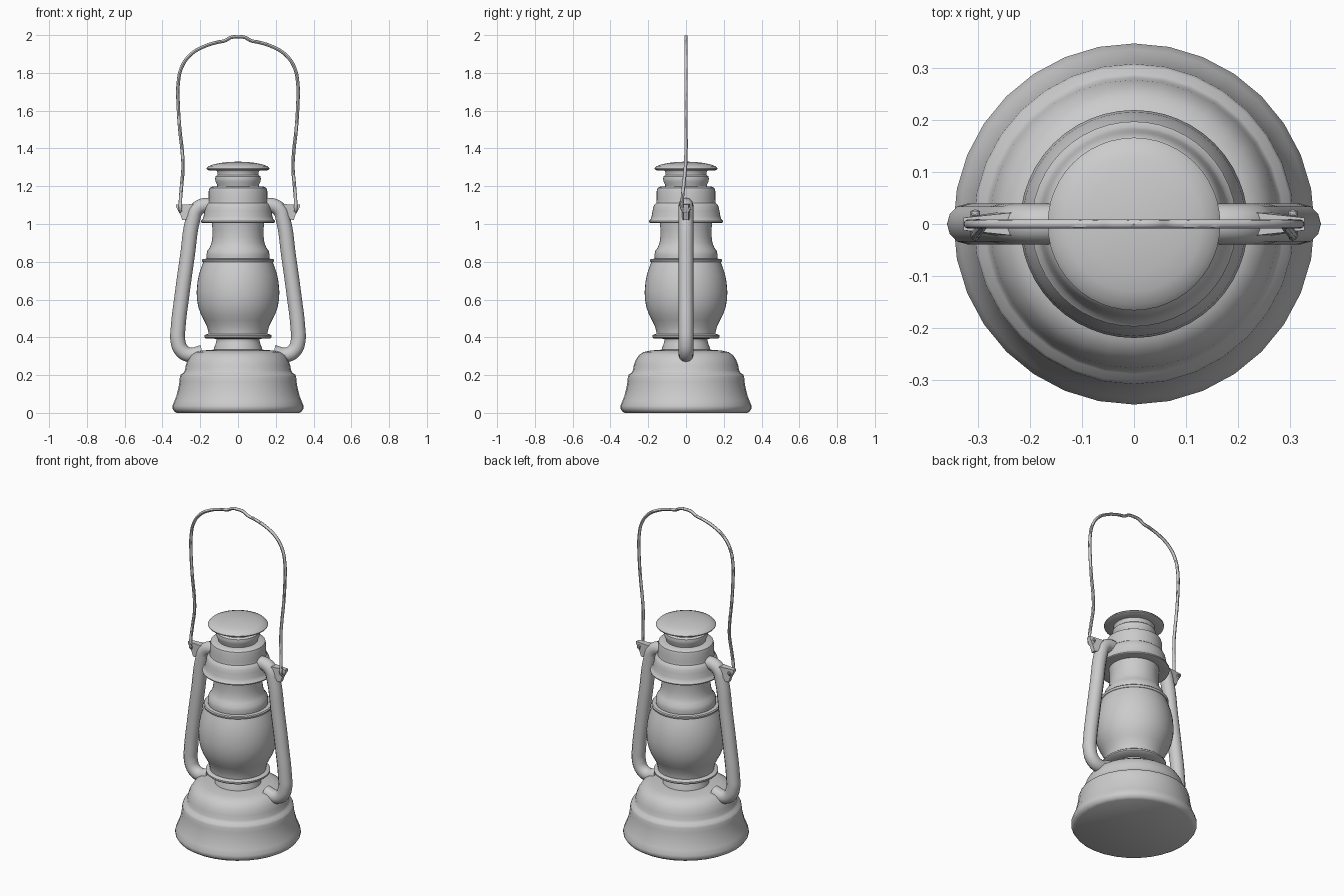
import bpy, bmesh, math
from mathutils import Vector

if "Cube" in bpy.data.objects:
    bpy.data.objects.remove(bpy.data.objects["Cube"])


def select_only(ob):
    bpy.ops.object.select_all(action='DESELECT')
    ob.select_set(True)
    bpy.context.view_layer.objects.active = ob


def finish(name, bm, angle=40):
    bmesh.ops.recalc_face_normals(bm, faces=bm.faces)
    me = bpy.data.meshes.new(name)
    bm.to_mesh(me)
    bm.free()
    ob = bpy.data.objects.new(name, me)
    bpy.context.collection.objects.link(ob)
    select_only(ob)
    bpy.ops.object.shade_smooth_by_angle(angle=math.radians(angle))
    return ob


def lathe(name, profile, n=48):
    """Revolve (radius, z) points about z; both ends are capped."""
    bm = bmesh.new()
    rings = []
    for r, z in profile:
        rings.append([bm.verts.new((r * math.cos(2 * math.pi * i / n),
                                    r * math.sin(2 * math.pi * i / n), z)) for i in range(n)])
    for a, b in zip(rings, rings[1:]):
        for i in range(n):
            j = (i + 1) % n
            bm.faces.new((a[i], a[j], b[j], b[i]))
    bm.faces.new(rings[0])
    bm.faces.new(rings[-1])
    return finish(name, bm)


def tube(name, pts, radius, sides=3, steps=6):
    """Round tube swept along a smooth path."""
    cu = bpy.data.curves.new(name, 'CURVE')
    cu.dimensions = '3D'
    cu.bevel_depth = radius
    cu.bevel_resolution = sides
    cu.resolution_u = steps
    cu.use_fill_caps = True
    sp = cu.splines.new('BEZIER')
    sp.bezier_points.add(len(pts) - 1)
    for bp, p in zip(sp.bezier_points, pts):
        bp.co = p
        bp.handle_left_type = bp.handle_right_type = 'AUTO'
    ob = bpy.data.objects.new(name, cu)
    bpy.context.collection.objects.link(ob)
    select_only(ob)
    bpy.ops.object.convert(target='MESH')
    ob = bpy.context.object
    bpy.ops.object.shade_smooth_by_angle(angle=math.radians(45))
    return ob


# fuel tank with rolled foot and stepped shoulder
lathe("fuel_tank", [(.325, 0), (.338, .008), (.347, .022), (.347, .038), (.336, .065),
                    (.326, .09), (.316, .13), (.31, .165), (.308, .19), (.303, .203),
                    (.288, .212), (.281, .225), (.277, .25), (.266, .28), (.25, .305),
                    (.225, .322), (.19, .33), (.125, .335)], 32)

# burner neck and globe plate
lathe("burner_neck", [(.13, .325), (.126, .345), (.117, .37), (.113, .385), (.118, .40)])
lathe("globe_plate", [(.11, .392), (.17, .394), (.178, .401), (.178, .41), (.17, .416), (.15, .418)])

# glass globe
lathe("glass_globe", [(.155, .412), (.157, .43), (.165, .46), (.18, .49), (.196, .52),
                      (.21, .56), (.217, .60), (.219, .64), (.215, .69), (.206, .735),
                      (.193, .775), (.18, .808)])
lathe("globe_collar", [(.17, .797), (.186, .798), (.191, .804), (.191, .81), (.186, .815), (.16, .817)])

# chimney between globe and hood
lathe("chimney", [(.165, .81), (.167, .835), (.163, .858), (.15, .875), (.14, .90),
                  (.136, .93), (.135, .97), (.138, 1.0), (.14, 1.04)])

# hood with flared skirt
lathe("hood", [(.14, 1.012), (.188, 1.006), (.196, 1.009), (.197, 1.015), (.187, 1.025),
               (.182, 1.04), (.177, 1.07), (.173, 1.09), (.166, 1.104), (.157, 1.112),
               (.155, 1.13), (.155, 1.175), (.151, 1.19), (.14, 1.197), (.10, 1.2)])

# vent neck and domed cap
lathe("vent_neck", [(.108, 1.19), (.112, 1.21), (.119, 1.225), (.121, 1.24), (.119, 1.252),
                    (.109, 1.26), (.108, 1.27), (.115, 1.285), (.12, 1.295)])
lathe("cap", [(.11, 1.283), (.155, 1.284), (.165, 1.289), (.166, 1.295), (.155, 1.306),
              (.13, 1.316), (.095, 1.323), (.05, 1.328), (.01, 1.33)])

for side, s in (("left", -1), ("right", 1)):
    # side air tube from hood down to tank
    path = [(.13, 1.095), (.18, 1.098), (.22, 1.075), (.24, 1.02), (.268, .83), (.297, .62),
            (.317, .45), (.318, .38), (.298, .33), (.255, .307), (.19, .32)]
    tube(side + "_air_tube", [(s * x, 0, z) for x, z in path], .039, sides=4)

    # ear bracket: two tapered plates joined by a web
    bm = bmesh.new()
    outline = [(.205, 1.105), (.328, 1.104), (.328, 1.09), (.305, 1.05), (.295, 1.02), (.25, 1.03)]
    front = [bm.verts.new((s * x, -.012 if x > .29 else -.025, z)) for x, z in outline]
    back = [bm.verts.new((v.co.x, -v.co.y, v.co.z)) for v in front]
    bm.faces.new(front)
    bm.faces.new(back)
    for i in range(len(front)):
        j = (i + 1) % len(front)
        bm.faces.new((front[i], front[j], back[j], back[i]))
    finish(side + "_ear", bm, 30)

    # rivet through the ear
    bpy.ops.mesh.primitive_cylinder_add(vertices=12, radius=.009, depth=.05,
                                        location=(s * .305, 0, 1.08), rotation=(math.pi / 2, 0, 0))
    bpy.context.object.name = side + "_ear_rivet"

# wire bail with hooked ends and a finger bump at the top
half = [(.305, .022, 1.085), (.305, .0, 1.065), (.305, -.02, 1.08), (.305, -.02, 1.12), (.299, -.013, 1.2), (.291, -.003, 1.3),
        (.295, 0, 1.38), (.308, 0, 1.5), (.316, 0, 1.62), (.316, 0, 1.75), (.298, 0, 1.83),
        (.255, 0, 1.893), (.19, 0, 1.935), (.11, 0, 1.962), (.07, 0, 1.97), (.035, 0, 1.988)]
path = [(-x, y, z) for x, y, z in half] + [(0, 0, 1.991)] + half[::-1]
tube("bail_handle", path, .009, sides=2)
